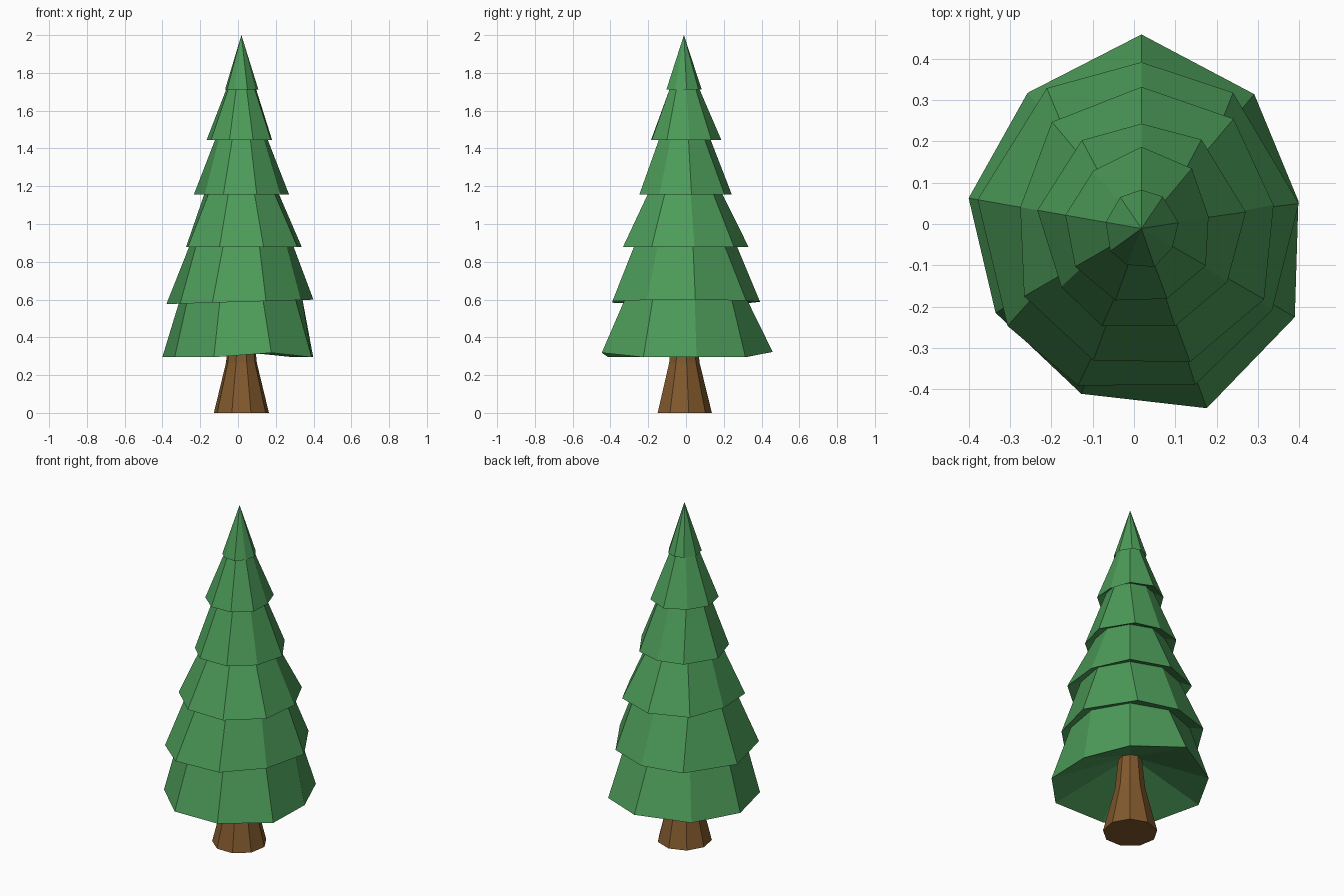
import bpy, math

if "Cube" in bpy.data.objects:
    bpy.data.objects.remove(bpy.data.objects["Cube"])

CX, CY = 0.018, -0.011   # trunk axis


def material(name, rgb):
    m = bpy.data.materials.new(name)
    m.diffuse_color = (*rgb, 1)
    m.use_nodes = True
    m.node_tree.nodes["Principled BSDF"].inputs["Base Color"].default_value = m.diffuse_color
    return m


def ring(radii, angles, zs):
    return [(CX + r * math.cos(math.radians(a)), CY + r * math.sin(math.radians(a)), z)
            for r, a, z in zip(radii, angles, zs)]


def loft(name, rings, mat, tip=None):
    """Skin 9-sided rings bottom to top; close with caps or a pointed tip."""
    n = 9
    verts = [v for r in rings for v in r]
    faces = [list(range(n))[::-1]]
    for k in range(len(rings) - 1):
        for i in range(n):
            j = (i + 1) % n
            faces.append([k * n + i, k * n + j, (k + 1) * n + j, (k + 1) * n + i])
    top = (len(rings) - 1) * n
    if tip:
        verts.append(tip)
        faces += [[top + i, top + (i + 1) % n, len(verts) - 1] for i in range(n)]
    else:
        faces.append([top + i for i in range(n)])
    me = bpy.data.meshes.new(name)
    me.from_pydata(verts, [], faces)
    me.materials.append(mat)
    ob = bpy.data.objects.new(name, me)
    bpy.context.collection.objects.link(ob)
    return ob


green = material("needles", (0.073, 0.33, 0.10))
brown = material("bark", (0.22, 0.10, 0.026))

EVEN = [90 + 40 * i for i in range(9)]
WIDE = [90, 124, 170, 216, 248, 289, 328, 369, 416]   # alternate tiers are uneven

# rim radii per tier, counter-clockwise from the back
RIMS = [
    (0.295, [.470, .429, .425, .408, .426, .463, .429, .386, .425]),
    (0.588, [.403, .410, .403, .401, .410, .400, .373, .386, .397]),
    (0.877, [.343, .337, .298, .328, .340, .344, .343, .325, .347]),
    (1.155, [.254, .258, .256, .240, .255, .250, .245, .256, .260]),
    (1.445, [.198, .182, .187, .185, .185, .181, .180, .165, .190]),
    (1.712, [.094, .092, .088, .093, .095, .098, .088, .091, .093]),
]
NECKS = [.325, .27, .19, .13, .07]

# Foliage: hollow underside, then rim and tucked-in neck for every tier
rings = [ring([.06] * 9, EVEN, [.45] * 9)]
for k, (z, radii) in enumerate(RIMS):
    ang = WIDE if k % 2 else EVEN
    if k == 0:
        zs = [z + max(0, r - .43) * 0.7 for r in radii]
    elif k == 1:
        zs = [z + 0.03 * r * math.cos(math.radians(a)) for r, a in zip(radii, ang)]
    else:
        zs = [z] * 9
    rings.append(ring(radii, ang, zs))
    if k < 5:
        rings.append(ring([NECKS[k]] * 9, EVEN, [RIMS[k + 1][0] + 0.03] * 9))
loft("foliage", rings, green, tip=(CX, CY, 2.0))

# Trunk: flared foot narrowing into the foliage
loft("trunk", [ring([r] * 9, EVEN, [z] * 9)
               for r, z in [(.148, 0), (.083, .265), (.062, .47)]], brown)
